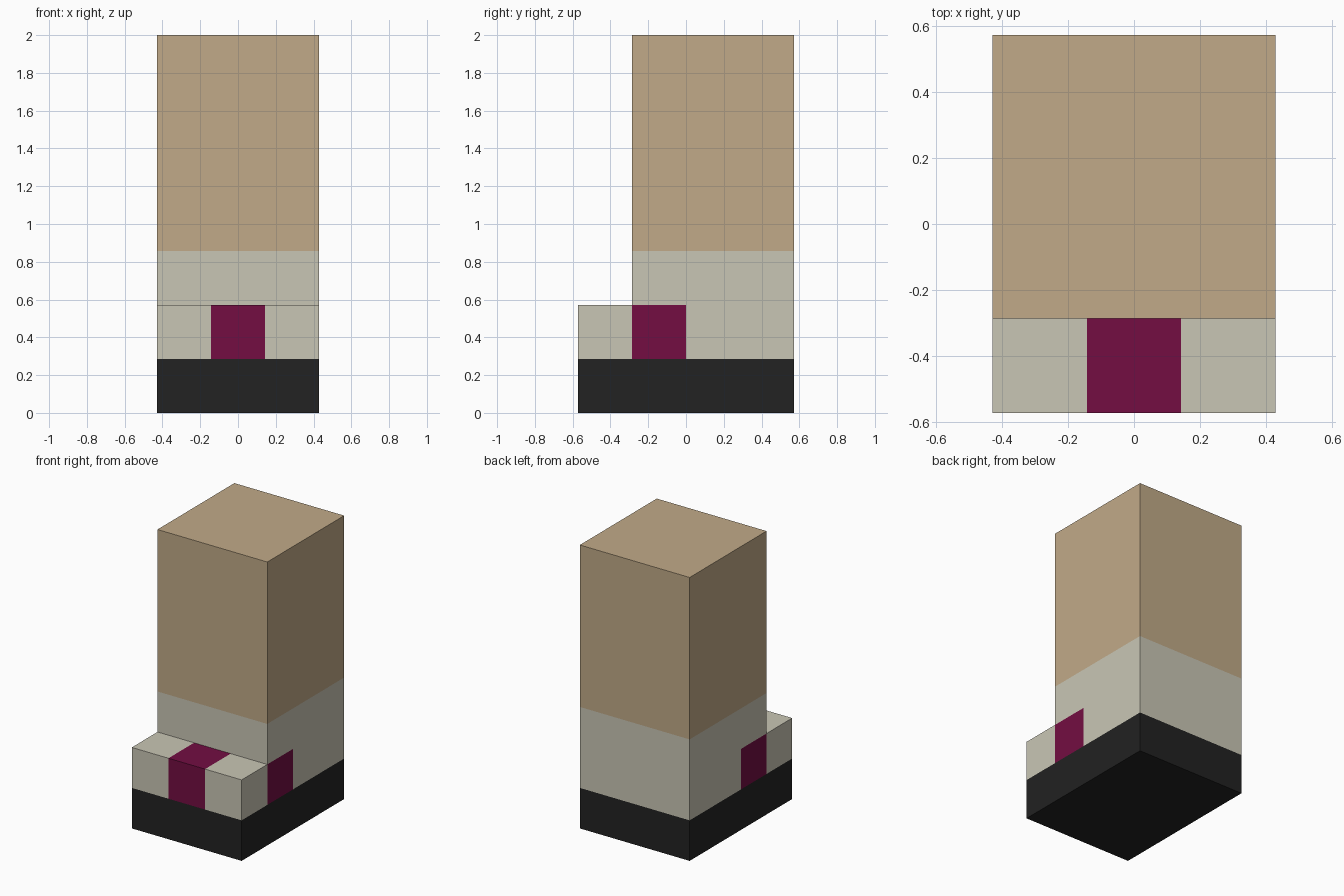
import bpy, bmesh

if "Cube" in bpy.data.objects:
    bpy.data.objects.remove(bpy.data.objects["Cube"])

U = 2 / 7            # one block of the model
W = 1.5 * U          # half width
FRONT, STEP, BACK = -2 * U, -U, 2 * U


def material(name, rgb):
    lin = [((c / 255 + 0.055) / 1.055) ** 2.4 for c in rgb]
    mat = bpy.data.materials.new(name)
    mat.diffuse_color = (*lin, 1)
    mat.use_nodes = True
    mat.node_tree.nodes["Principled BSDF"].inputs["Base Color"].default_value = mat.diffuse_color
    return mat


black = material("sole black", (34, 34, 34))
cream = material("shoe cream", (201, 198, 181))
plum = material("patch plum", (115, 13, 66))
tan = material("trouser tan", (193, 170, 136))


def prism(name, profile, mats, hidden=(), cuts=(), rule=None):
    """Extrude a side profile (y, z) across x, drop hidden joints, colour by rule."""
    bm = bmesh.new()
    base = bm.faces.new([bm.verts.new((-W, y, z)) for y, z in profile])
    ext = bmesh.ops.extrude_face_region(bm, geom=[base], use_keep_orig=True)
    for v in ext["geom"]:
        if isinstance(v, bmesh.types.BMVert):
            v.co.x = W
    bmesh.ops.recalc_face_normals(bm, faces=bm.faces)
    for co, no in cuts:
        bmesh.ops.bisect_plane(bm, geom=bm.verts[:] + bm.edges[:] + bm.faces[:],
                               plane_co=co, plane_no=no)
    bm.normal_update()
    gone = [f for f in bm.faces if abs(f.normal.z) > 0.9
            and any(abs(f.calc_center_median().z - h) < 1e-4 for h in hidden)]
    bmesh.ops.delete(bm, geom=gone, context="FACES")
    if rule:
        for f in bm.faces:
            f.material_index = int(rule(f.calc_center_median(), f.normal))
    mesh = bpy.data.meshes.new(name)
    bm.to_mesh(mesh)
    bm.free()
    for m in mats:
        mesh.materials.append(m)
    obj = bpy.data.objects.new(name, mesh)
    bpy.context.collection.objects.link(obj)
    return obj


# Sole
prism("sole", [(FRONT, 0), (BACK, 0), (BACK, U), (FRONT, U)], [black], hidden=[U])


# Shoe: plum stripe over the toe and a plum square on each side
def is_patch(c, n):
    if abs(n.x) > 0.9:
        return STEP < c.y < 0 and c.z < 2 * U
    return abs(c.x) < U / 2 and c.y < STEP - 0.01 and c.z < 2 * U + 0.01


prism("shoe",
      [(FRONT, U), (BACK, U), (BACK, 3 * U), (STEP, 3 * U), (STEP, 2 * U), (FRONT, 2 * U)],
      [cream, plum], hidden=[U, 3 * U],
      cuts=[((-U / 2, 0, 0), (1, 0, 0)), ((U / 2, 0, 0), (1, 0, 0)),
            ((0, STEP, 0), (0, 1, 0)), ((0, 0, 0), (0, 1, 0)), ((0, 0, 2 * U), (0, 0, 1))],
      rule=is_patch)

# Trouser leg
prism("trouser_leg", [(STEP, 3 * U), (BACK, 3 * U), (BACK, 7 * U), (STEP, 7 * U)],
      [tan], hidden=[3 * U])
